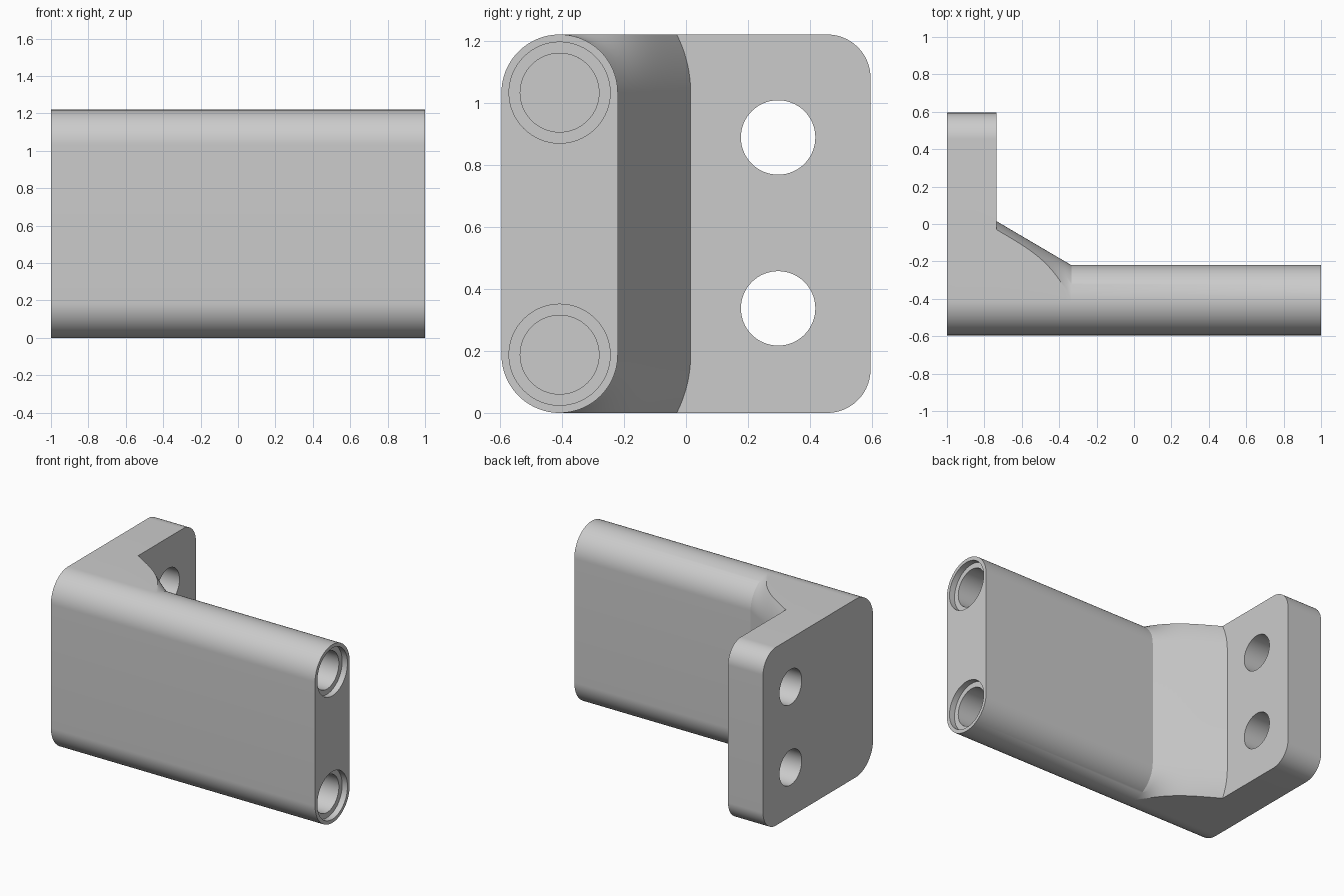
import bpy
import bmesh
from math import sin, cos, pi, sqrt, asin
from mathutils import Matrix

if "Cube" in bpy.data.objects:
    bpy.data.objects.remove(bpy.data.objects["Cube"], do_unlink=True)

H = 1.22             # height
FRONT = -0.595       # front face
R = 0.1875           # arm edge radius
MID = FRONT + R      # arm centre line
ARM_BACK = MID + R
PLATE_BACK = 0.595
PLATE_X = -0.735     # inner face of the plate
GUSSET_X = -0.335    # where the gusset meets the arm
N = 24               # segments per rounded corner

grey = bpy.data.materials.new("light grey")
grey.use_nodes = True
colour = (0.6, 0.6, 0.6, 1)
grey.diffuse_color = colour
grey.node_tree.nodes["Principled BSDF"].inputs["Base Color"].default_value = colour


def section(corner):
    """Closed outline: rounded front, then the given back corner and its mirror."""
    front = [(MID - R * sin(a), H - R + R * cos(a))
             for a in (pi / 2 * (1 - i / N) for i in range(N + 1))]
    top = front + corner
    return top + [(y, H - z) for y, z in reversed(top)]


def arc_corner(edge, sag):
    """Shallow arc from the top face to the back edge, bulging by sag."""
    rad = (R * R + sag * sag) / (2 * sag)
    full = asin(min(1, R / rad))
    return [(edge - rad * (1 - cos(a)), H - R + rad * sin(a))
            for a in (full * (1 - i / N) for i in range(N + 1))]


def round_corner(edge, r):
    return [(edge - r + r * sin(a), H - r + r * cos(a))
            for a in (pi / 2 * i / N for i in range(N + 1))]


# Sections along the bracket: arm, gusset, step out to the plate, plate end
arm = section(arc_corner(ARM_BACK, R))
stations = [(1, arm)]
STEPS = 16
for i in range(STEPS + 1):
    t = i / STEPS
    edge = ARM_BACK + t * (0.015 - ARM_BACK)
    sag = 0.045 + (R - 0.045) * (1 - t) ** 4
    stations.append((GUSSET_X + t * (PLATE_X - GUSSET_X),
                     section(arc_corner(edge, sag))))
plate = section(round_corner(PLATE_BACK, 0.14))
stations += [(PLATE_X, plate), (-1, plate)]

# Loft the solid bracket
bm = bmesh.new()
rings = [[bm.verts.new((x, y, z)) for y, z in pts] for x, pts in stations]
for a, b in zip(rings, rings[1:]):
    for i in range(len(a)):
        j = (i + 1) % len(a)
        bm.faces.new((a[i], a[j], b[j], b[i]))
bm.faces.new(rings[0])
bm.faces.new(rings[-1])
bmesh.ops.remove_doubles(bm, verts=bm.verts, dist=1e-5)
bmesh.ops.dissolve_degenerate(bm, dist=1e-6, edges=bm.edges)
bmesh.ops.recalc_face_normals(bm, faces=bm.faces)
mesh = bpy.data.meshes.new("bracket")
bm.to_mesh(mesh)
bm.free()
mesh.materials.append(grey)
bracket = bpy.data.objects.new("bracket", mesh)
bpy.context.collection.objects.link(bracket)
bpy.context.view_layer.objects.active = bracket
bracket.select_set(True)


def drill(x0, x1, y, z, r):
    """Cut a round hole along x."""
    cb = bmesh.new()
    bmesh.ops.create_cone(cb, cap_ends=True, segments=64, radius1=r, radius2=r,
                          depth=x1 - x0,
                          matrix=Matrix.Translation(((x0 + x1) / 2, y, z))
                          @ Matrix.Rotation(pi / 2, 4, 'Y'))
    cm = bpy.data.meshes.new("hole_cutter")
    cb.to_mesh(cm)
    cb.free()
    cm.materials.append(grey)
    cutter = bpy.data.objects.new("hole_cutter", cm)
    cutter.hide_render = True
    bpy.context.collection.objects.link(cutter)
    mod = bracket.modifiers.new("hole", 'BOOLEAN')
    mod.operation = 'DIFFERENCE'
    mod.solver = 'EXACT'
    mod.object = cutter
    bpy.ops.object.modifier_apply(modifier=mod.name)
    bpy.data.objects.remove(cutter, do_unlink=True)


# Counterbored blind holes in the arm end
for z in (R, H - R):
    drill(0.96, 1.1, MID, z, 0.163)
    drill(0.2, 1.1, MID, z, 0.127)

# Through holes in the plate
for z in (0.337, 0.888):
    drill(-1.1, -0.6, 0.297, z, 0.12)

bpy.ops.object.shade_smooth_by_angle(angle=pi / 9)
